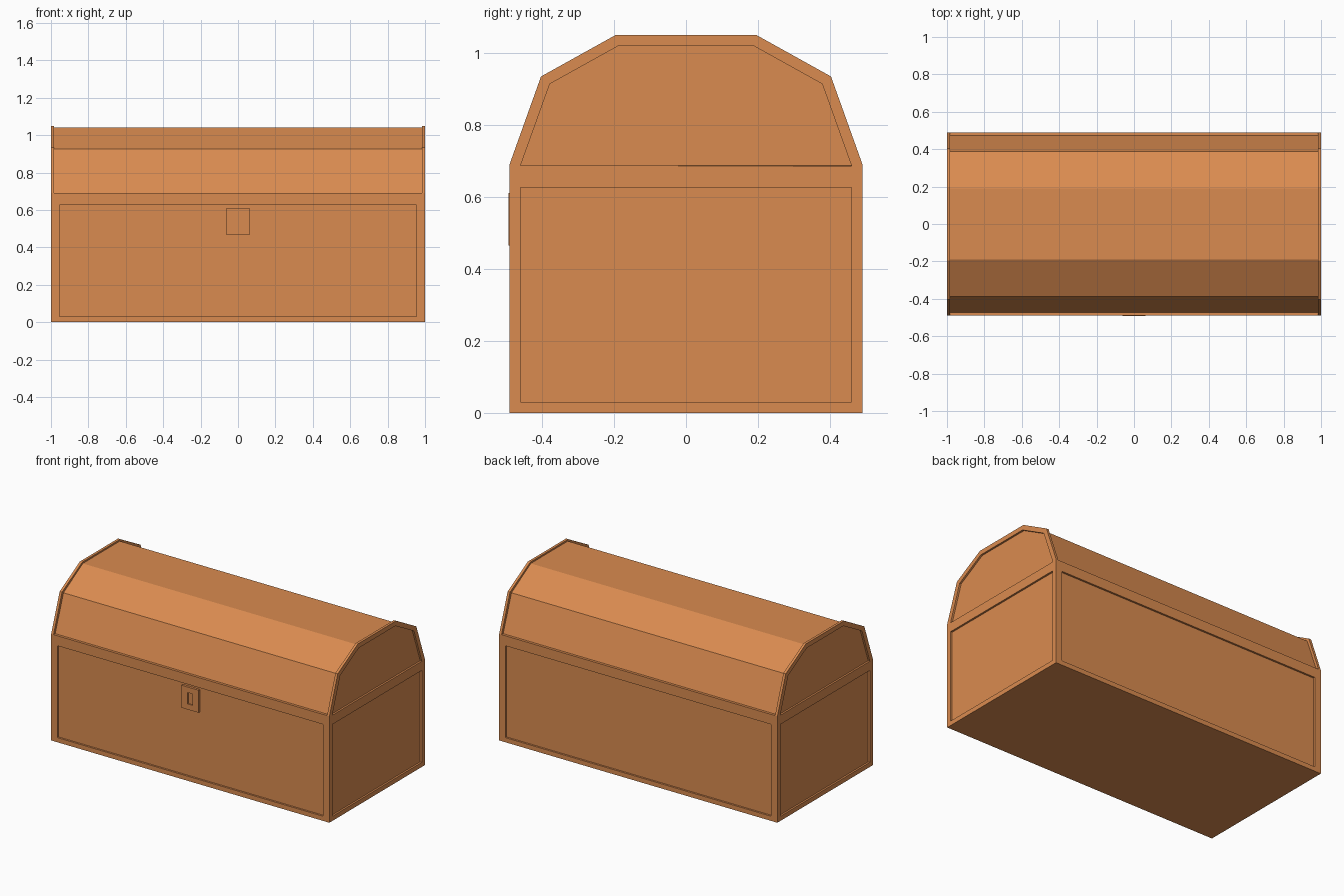
import bpy, bmesh
from mathutils import Vector

cube = bpy.data.objects.get("Cube")
if cube:
    bpy.data.objects.remove(cube, do_unlink=True)

# One wood colour for the whole chest
WOOD = (0.70, 0.26, 0.08, 1)
wood = bpy.data.materials.new("warm wood")
wood.use_nodes = True
wood.diffuse_color = WOOD
bsdf = wood.node_tree.nodes["Principled BSDF"]
bsdf.inputs["Base Color"].default_value = WOOD
bsdf.inputs["Roughness"].default_value = 0.8


def prism(half_profile, x0, x1):
    """Mirror a (y, z) half profile and extrude it along x."""
    outline = half_profile + [(-y, z) for y, z in reversed(half_profile)]
    bm = bmesh.new()
    face = bm.faces.new([bm.verts.new((x0, y, z)) for y, z in outline])
    new = bmesh.ops.extrude_face_region(bm, geom=[face])["geom"]
    moved = [v for v in new if isinstance(v, bmesh.types.BMVert)]
    bmesh.ops.translate(bm, verts=moved, vec=(x1 - x0, 0, 0))
    bmesh.ops.recalc_face_normals(bm, faces=bm.faces)
    return bm


def sink_panel(bm, direction, margin, depth, half_width=None):
    """Inset the face pointing along direction and push it inward."""
    bm.normal_update()
    d = Vector(direction)
    face = max(bm.faces, key=lambda f: f.normal.dot(d) + f.calc_center_median().dot(d))
    bmesh.ops.inset_individual(bm, faces=[face], thickness=margin,
                               use_even_offset=True)
    for v in face.verts:
        if half_width:
            v.co.x = half_width if v.co.x > 0 else -half_width
    rim = face
    bmesh.ops.inset_individual(bm, faces=[rim], thickness=0)
    for v in rim.verts:
        v.co -= d * depth


def finish(name, bm):
    bmesh.ops.remove_doubles(bm, verts=bm.verts, dist=0.002)
    mesh = bpy.data.meshes.new(name)
    bm.to_mesh(mesh)
    bm.free()
    mesh.materials.append(wood)
    obj = bpy.data.objects.new(name, mesh)
    bpy.context.collection.objects.link(obj)


# Box with a sunken panel on each side
SEAM = 0.657
bm = prism([(0.49, 0), (0.49, SEAM)], -1, 1)
for side in (-1, 1):
    sink_panel(bm, (0, side, 0), 0.03, 0.012, 0.955)
    sink_panel(bm, (side, 0, 0), 0.03, 0.012)
finish("chest_box", bm)

# Faceted lid, set in slightly between the end boards
finish("lid", prism([(0.49, SEAM), (0.49, 0.692), (0.473, 0.692),
                     (0.388, 0.925), (0.19, 1.04)], -0.983, 0.983))

# Lid end boards with sunken panels
END = [(0.49, SEAM), (0.49, 0.692), (0.403, 0.935), (0.196, 1.05)]
for side, name in ((-1, "lid_end_right"), (1, "lid_end_left")):
    bm = prism(END, side * 0.983, side)
    sink_panel(bm, (side, 0, 0), 0.03, 0.012)
    finish(name, bm)

# Lock plate with a sunken keyhole on the front
bm = bmesh.new()
bmesh.ops.create_cube(bm, size=1)
bmesh.ops.scale(bm, verts=bm.verts, vec=(0.124, 0.018, 0.146))
sink_panel(bm, (0, -1, 0), 0.036, 0.008, 0.018)
bmesh.ops.translate(bm, verts=bm.verts, vec=(0, -0.484, 0.538))
finish("lock_plate", bm)
